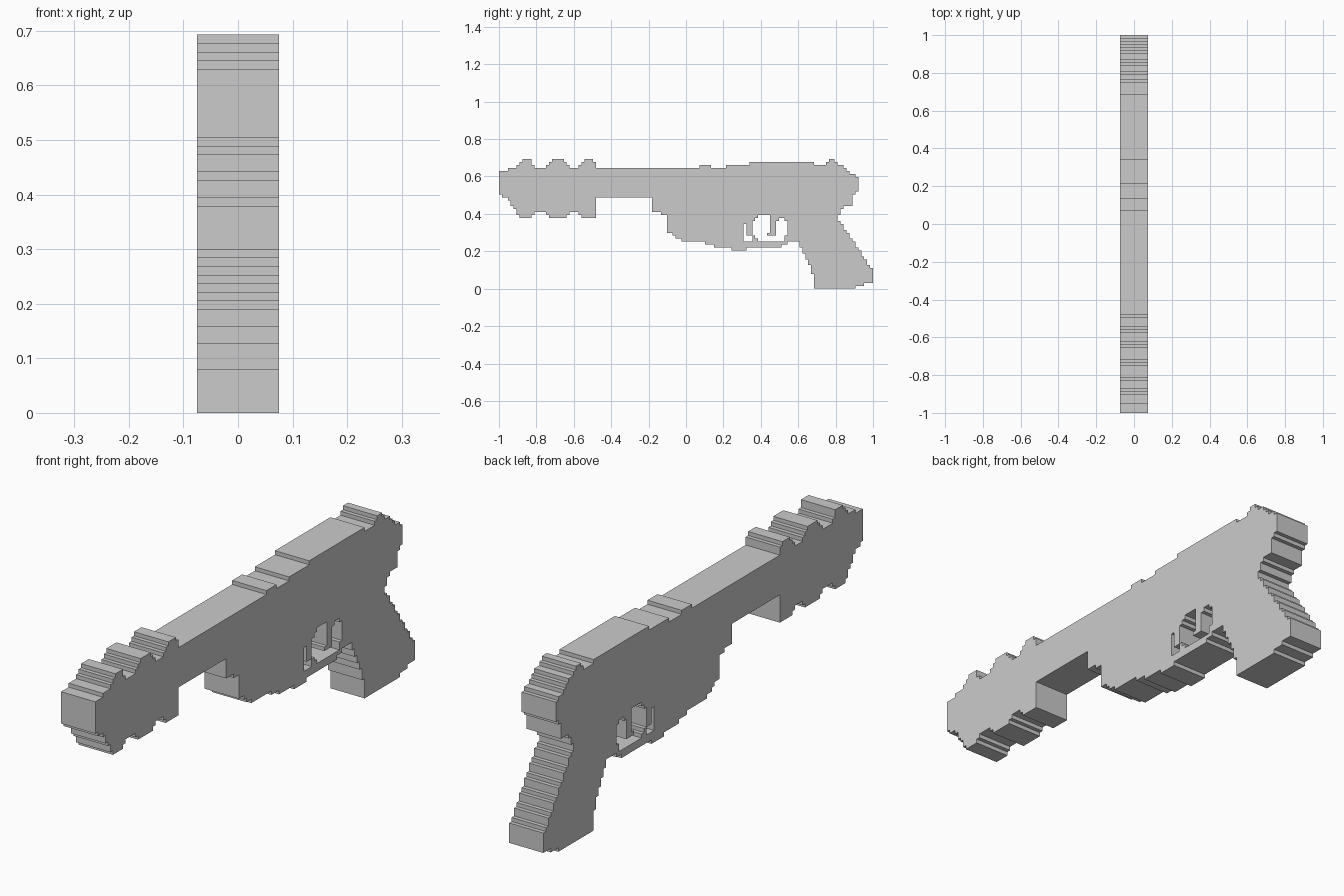
import bpy, bmesh

if "Cube" in bpy.data.objects:
    bpy.data.objects.remove(bpy.data.objects["Cube"])

U = 2 / 127          # one grid step
HALF = 0.075         # half thickness


def expand(steps, end):
    """Turn (start column, row) steps into a value per column."""
    out = {}
    for (c, r), (c2, _) in zip(steps, steps[1:] + [(end, 0)]):
        for i in range(c, c2):
            out[i] = r
    return out


def columns(top, bottom, end):
    t, b = expand(top, end), expand(bottom, end)
    return {(c, r) for c in t for r in range(b[c], t[c])}


def boxes(*spans):
    return {(c, r) for c0, c1, r0, r1 in spans
            for c in range(c0, c1) for r in range(r0, r1)}


# barrel with three ridges at the muzzle
barrel_top = [(0, 40), (3, 41), (6, 42), (7, 43), (8, 44), (11, 42), (12, 41),
              (16, 42), (17, 43), (18, 44), (22, 43), (23, 42), (24, 41),
              (27, 42), (28, 43), (29, 44), (32, 43), (33, 41)]
barrel_bottom = [(0, 32), (1, 31), (3, 30), (4, 28), (5, 27), (6, 25), (7, 24),
                 (11, 25), (12, 26), (16, 25), (17, 24), (23, 25), (24, 26),
                 (27, 25), (28, 24), (33, 31)]
barrel = columns(barrel_top, barrel_bottom, 52)

# frame with rear sight and trigger guard
frame_top = [(52, 41), (68, 42), (72, 41), (77, 42), (85, 43), (107, 42),
             (111, 43), (112, 44), (114, 43), (115, 42), (117, 41), (118, 40),
             (119, 39), (121, 38)]
frame_bottom = [(52, 26), (55, 25), (57, 19), (59, 18), (60, 17), (62, 16),
                (70, 15), (73, 14), (79, 13), (84, 14), (96, 15), (98, 16),
                (102, 24), (115, 25), (116, 27), (117, 28), (120, 32), (121, 33)]
frame = columns(frame_top, frame_bottom, 122)

# trigger and the openings around it
trigger = boxes((92, 94, 18, 25), (91, 92, 18, 19))
opening = boxes((86, 92, 18, 23), (87, 92, 17, 24), (88, 92, 16, 25),
                (92, 93, 16, 25), (93, 97, 16, 18), (94, 98, 18, 23),
                (95, 97, 17, 24), (83, 84, 16, 22), (83, 86, 16, 18))
frame -= opening | trigger

# slanted grip, row by row
front = expand([(0, 107), (5, 106), (8, 105), (10, 104), (12, 103), (14, 102)], 24)
grip = set()
for r in range(24):
    back = 127 - max(0, round((r - 5.5) / 1.5))
    back = {0: 121, 1: 124}.get(r, back)
    grip |= {(c, r) for c in range(front[r], back)}

parts = {"barrel": barrel, "frame": frame, "trigger": trigger, "grip": grip}
solid = set().union(*parts.values())


def build(name, cells):
    """Extrude the cells, leaving out walls between touching parts."""
    bm = bmesh.new()
    cache = {}

    def vert(x, c, r):
        if (x, c, r) not in cache:
            cache[x, c, r] = bm.verts.new((x * HALF, c * U - 1, r * U))
        return cache[x, c, r]

    for c, r in sorted(cells):
        ring = [(c, r), (c + 1, r), (c + 1, r + 1), (c, r + 1)]
        bm.faces.new([vert(1, *p) for p in ring])
        bm.faces.new([vert(-1, *p) for p in reversed(ring)])
        for i, (dc, dr) in enumerate([(0, -1), (1, 0), (0, 1), (-1, 0)]):
            if (c + dc, r + dr) not in solid:
                a, b = ring[i], ring[(i + 1) % 4]
                bm.faces.new([vert(1, *b), vert(1, *a), vert(-1, *a), vert(-1, *b)])
    bmesh.ops.dissolve_limit(bm, angle_limit=0.01, verts=bm.verts, edges=bm.edges)
    me = bpy.data.meshes.new(name)
    bm.to_mesh(me)
    bm.free()
    bpy.context.collection.objects.link(bpy.data.objects.new(name, me))


for part, cells in parts.items():
    build(part, cells)
